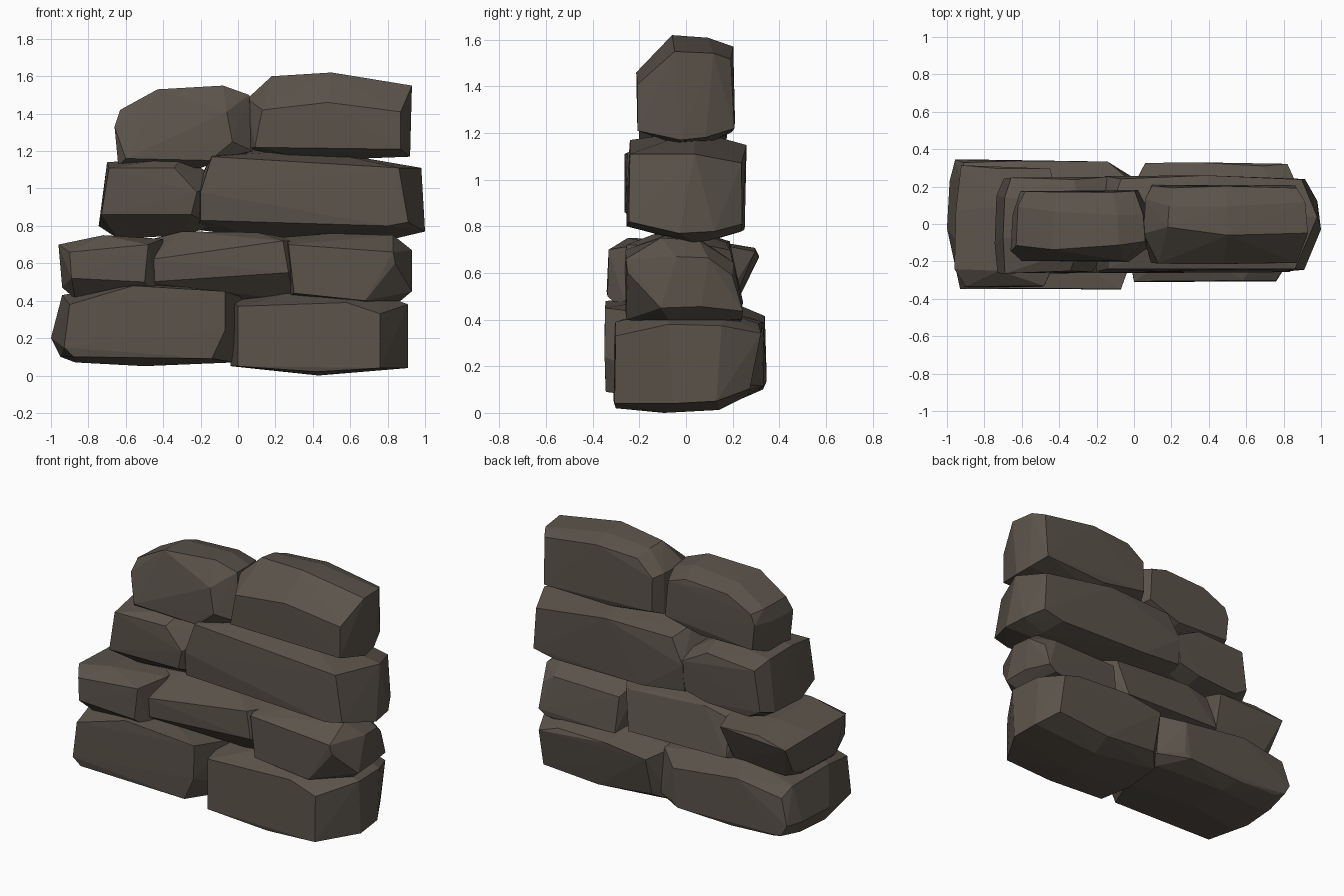
import bpy, bmesh, random

if "Cube" in bpy.data.objects:
    bpy.data.objects.remove(bpy.data.objects["Cube"])

rng = random.Random(4)
stone_mat = bpy.data.materials.new("dark brown stone")
stone_mat.diffuse_color = (0.105, 0.087, 0.070, 1)
stone_mat.use_nodes = True
stone_mat.node_tree.nodes["Principled BSDF"].inputs["Base Color"].default_value = stone_mat.diffuse_color


def stone(name, outline, front, y_front, y_back, waist=(0.3, 0.75), back=0.85, shift=(0, 0), lean=0):
    """Convex chiselled block: front face, two silhouette rings, shrunken back face.
    lean tilts the back: positive pulls its lower edge forward, negative its upper edge."""
    cx = sum(p[0] for p in outline) / len(outline)
    cz = sum(p[1] for p in outline) / len(outline)
    depth = y_back - y_front
    points = [(x, y_front + rng.uniform(0, 0.015), z) for x, z in front]
    for i, (x, z) in enumerate(outline):
        # full silhouette near the middle, slightly reduced towards the back
        points.append((x, y_front + depth * (waist[0] + rng.uniform(-0.06, 0.1)), z))
        points.append((cx + (x - cx) * 0.97, y_front + depth * (waist[1] + rng.uniform(-0.08, 0.06)),
                       cz + (z - cz) * 0.95))
        pull = max(0, lean if z < cz else -lean)
        points.append((cx + (x - cx) * back + shift[0], y_back - pull - rng.uniform(0, 0.025),
                       cz + (z - cz) * (back - 0.1) + shift[1]))
    bm = bmesh.new()
    for p in points:
        bm.verts.new(p)
    bmesh.ops.convex_hull(bm, input=bm.verts)
    loose = [v for v in bm.verts if not v.link_faces]
    bmesh.ops.delete(bm, geom=loose, context='VERTS')
    bmesh.ops.recalc_face_normals(bm, faces=bm.faces)
    mesh = bpy.data.meshes.new(name)
    bm.to_mesh(mesh)
    bm.free()
    mesh.materials.append(stone_mat)
    bpy.context.collection.objects.link(bpy.data.objects.new(name, mesh))


# bottom course
stone("bottom_left_stone",
      [(-1, .2), (-.95, .1), (-.87, .07), (-.5, .05), (-.02, .07), (.03, .12), (.02, .42), (-.55, .5), (-.94, .43)],
      [(-.93, .15), (-.9, .38), (-.56, .48), (-.07, .45), (-.07, .24), (-.14, .09), (-.88, .1)],
      -.35, .35, waist=(.4, .8), back=.8, shift=(-.05, 0))
stone("bottom_right_stone",
      [(-.04, .05), (.43, 0), (.91, .04), (.91, .38), (.75, .44), (.3, .45), (-.04, .4)],
      [(0, .37), (0, .05), (.42, .02), (.76, .04), (.76, .33), (.58, .39)],
      -.315, .335, waist=(.33, .76), lean=.06, back=.8)

# second course
stone("second_left_stone",
      [(-.96, .7), (-.94, .47), (-.87, .41), (-.44, .42), (-.4, .73), (-.72, .75)],
      [(-.9, .66), (-.89, .52), (-.5, .5), (-.48, .7)],
      -.345, .32, waist=(.2, .7), lean=.1)
stone("second_middle_stone",
      [(-.52, .42), (.3, .4), (.36, .72), (.1, .765), (-.3, .77), (-.5, .72)],
      [(-.48, .5), (-.47, .62), (.24, .72), (.27, .55)],
      -.27, .25, lean=-.06)
stone("second_right_stone",
      [(.25, .74), (.26, .42), (.69, .37), (.87, .4), (.93, .45), (.93, .67), (.83, .75), (.5, .76)],
      [(.27, .7), (.3, .44), (.68, .4), (.84, .6), (.83, .66)],
      -.26, .25, waist=(.35, .66), back=.8, shift=(0, -.05), lean=-.04)

# third course
stone("third_left_stone",
      [(-.745, .8), (-.7, 1.14), (-.3, 1.17), (-.1, 1.05), (-.12, .8), (-.3, .75), (-.64, .73)],
      [(-.73, .86), (-.69, 1.11), (-.34, 1.11), (-.22, .98), (-.25, .86)],
      -.265, .26)
stone("third_right_stone",
      [(-.23, .78), (-.23, 1), (-.13, 1.2), (.4, 1.21), (.98, 1.11), (1, .77), (.83, .73), (.1, .74)],
      [(-.2, .83), (-.2, .98), (-.14, 1.17), (.86, 1.11), (.91, .82), (.8, .8)],
      -.255, .26, waist=(.48, .7), back=.87)

# top course
stone("top_left_stone",
      [(-.66, 1.33), (-.63, 1.42), (-.43, 1.53), (-.08, 1.55), (.06, 1.5), (.08, 1.2), (-.2, 1.11), (-.64, 1.12)],
      [(-.6, 1.16), (-.06, 1.41), (-.03, 1.25), (-.15, 1.15)],
      -.21, .19, waist=(.22, .72))
stone("top_right_stone",
      [(.05, 1.21), (.05, 1.48), (.18, 1.6), (.5, 1.62), (.93, 1.55), (.92, 1.17), (.4, 1.15)],
      [(.09, 1.22), (.13, 1.42), (.48, 1.46), (.87, 1.41), (.87, 1.21)],
      -.22, .215, waist=(.4, .78), back=.88)
